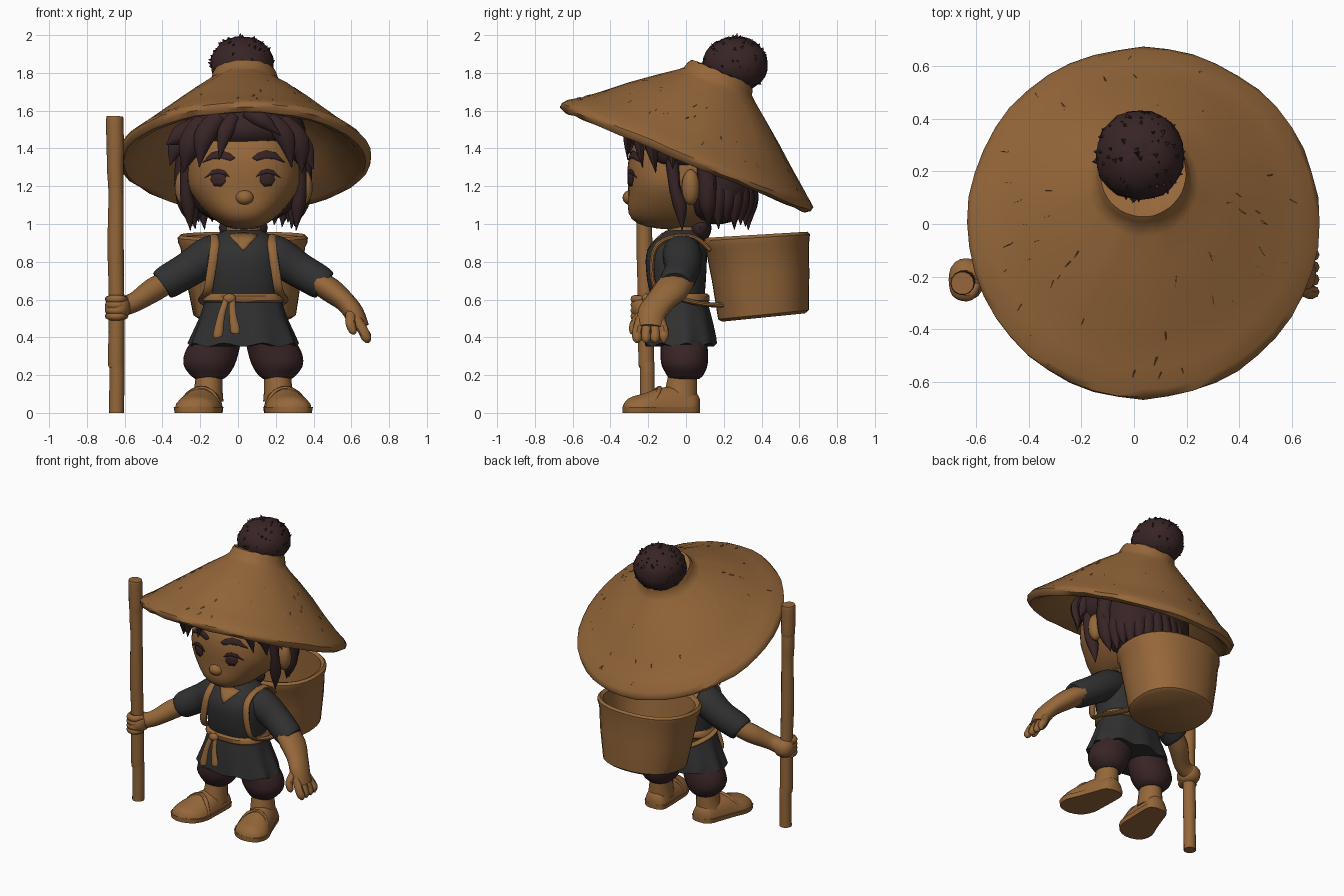
import bpy, bmesh, math, random
from mathutils import Vector, Matrix
from mathutils.bvhtree import BVHTree

if "Cube" in bpy.data.objects:
    bpy.data.objects.remove(bpy.data.objects["Cube"])

random.seed(4)
CX = 0.028  # body centre line
X, Y = Vector((1, 0, 0)), Vector((0, 1, 0))


def material(name, rgb):
    m = bpy.data.materials.new(name)
    m.diffuse_color = (*rgb, 1)
    m.use_nodes = True
    m.node_tree.nodes["Principled BSDF"].inputs["Base Color"].default_value = m.diffuse_color
    return m


TAN = material("warm tan", (0.30, 0.135, 0.042))
HAIR = material("dark maroon", (0.040, 0.018, 0.019))
CLOTH = material("charcoal cloth", (0.030, 0.030, 0.031))


def finish(name, bm, mat, angle=45):
    bmesh.ops.recalc_face_normals(bm, faces=bm.faces)
    me = bpy.data.meshes.new(name)
    bm.to_mesh(me)
    bm.free()
    me.materials.append(mat)
    ob = bpy.data.objects.new(name, me)
    bpy.context.collection.objects.link(ob)
    bpy.ops.object.select_all(action='DESELECT')
    ob.select_set(True)
    bpy.context.view_layer.objects.active = ob
    bpy.ops.object.shade_smooth_by_angle(angle=math.radians(angle))
    return ob


def smooth(rows, k=4):
    """Catmull-Rom refinement of rows of numbers."""
    out = []
    for i in range(len(rows) - 1):
        a, b, c, d = (rows[min(max(i + j, 0), len(rows) - 1)] for j in (-1, 0, 1, 2))
        for s in range(k):
            t = s / k
            out.append([0.5 * (2 * q + (r - p) * t + (2 * p - 5 * q + 4 * r - w) * t * t
                               + (3 * q - p - 3 * r + w) * t ** 3) for p, q, r, w in zip(a, b, c, d)])
    return out + [list(rows[-1])]


def skin(name, mat, rings, cap=True, angle=45):
    bm = bmesh.new()
    vs = [[bm.verts.new(p) for p in r] for r in rings]
    n = len(vs[0])
    for a, b in zip(vs, vs[1:]):
        for i in range(n):
            bm.faces.new((a[i], a[(i + 1) % n], b[(i + 1) % n], b[i]))
    if cap:
        bm.faces.new(vs[0])
        bm.faces.new(vs[-1])
    return finish(name, bm, mat, angle)


def loft(name, mat, rows, n=28, p=2.0, wave=0.0, angle=45):
    """Rows are (cx, cy, z, rx, ry, tilt); p is the superellipse power."""
    rings = []
    for k, (cx, cy, z, rx, ry, tilt) in enumerate(rows):
        ring = []
        for i in range(n):
            a = 2 * math.pi * i / n
            c, s = math.cos(a), math.sin(a)
            f = (abs(c) ** p + abs(s) ** p) ** (-1 / p)
            w = wave * k / len(rows) * math.sin(9 * a)
            ring.append((cx + rx * c * f * (1 + w), cy + ry * s * f * (1 + w), z + tilt * ry * s * f + w * .3))
        rings.append(ring)
    return skin(name, mat, rings, True, angle)


def tube(name, mat, rows, n=10, flat=1.0, ref=Y):
    """Rows are (x, y, z, radius); flat scales the axis nearest to ref."""
    rows = smooth(rows)
    pts = [Vector(r[:3]) for r in rows]
    rings = []
    for i, r in enumerate(rows):
        t = (pts[min(i + 1, len(pts) - 1)] - pts[max(i - 1, 0)]).normalized()
        u = t.cross(ref).normalized()
        v = u.cross(t)
        rad = max(r[3], 0.002)
        rings.append([pts[i] + rad * (u * math.cos(2 * math.pi * j / n) + v * flat * math.sin(2 * math.pi * j / n))
                      for j in range(n)])
    return skin(name, mat, rings)


def blob(name, mat, c, r, p=2.0, seg=24, jitter=0.0):
    bm = bmesh.new()
    bmesh.ops.create_uvsphere(bm, u_segments=seg, v_segments=seg // 2 + 2, radius=1)
    for v in bm.verts:
        f = sum(abs(q) ** p for q in v.co) ** (-1 / p) * (1 + random.uniform(-jitter, jitter))
        v.co = Vector([c[i] + r[i] * v.co[i] * f for i in range(3)])
    return finish(name, bm, mat)


def plate(name, mat, outline, target, off=0.005):
    """Thin plate from an x-z outline, wrapped on the front of the target."""
    tree = BVHTree.FromPolygons([v.co for v in target.data.vertices], [p.vertices for p in target.data.polygons])
    bm = bmesh.new()
    bm.faces.new([bm.verts.new((x, -1, z)) for x, z in outline])
    bmesh.ops.triangulate(bm, faces=bm.faces)
    bmesh.ops.subdivide_edges(bm, edges=bm.edges, cuts=2, use_grid_fill=True)
    for v in bm.verts:
        hit = tree.ray_cast(v.co, Y)[0]
        v.co.y = (hit.y if hit else -0.15) - off
    ob = finish(name, bm, mat)
    ob.modifiers.new("thickness", 'SOLIDIFY').thickness = 0.004
    return ob


def spikes(name, mat, items):
    """Items are (base, direction, length, width)."""
    bm = bmesh.new()
    for b, d, ln, w in items:
        d = d.normalized()
        u = d.orthogonal().normalized()
        base = [bm.verts.new(b + w * (Matrix.Rotation(k * 2.0944, 3, d) @ u)) for k in range(3)]
        tip = bm.verts.new(b + d * ln)
        for k in range(3):
            bm.faces.new((base[k], base[(k + 1) % 3], tip))
        bm.faces.new(base)
    return finish(name, bm, mat, 80)


# --- straw hat, tilted back, with a closed collar and stray straws
HAT = Matrix.Translation((0.035, 0.003, 1.355)) @ Matrix.Rotation(math.radians(-22.6), 4, 'X')
profile = [(.14, .37), (.28, .285), (.48, .13), (.655, -.02), (.69, -.03), (.718, -.012), (.72, .01), (.70, .035),
           (.63, .083), (.53, .165), (.43, .25), (.32, .335), (.225, .405), (.195, .43), (.187, .46), (.175, .485),
           (.14, .485), (.02, .45)]


def hat_point(r, h, a):
    return HAT @ Vector((0.93 * r * math.cos(a), r * math.sin(a), h))


skin("straw_hat", TAN, [[hat_point(r * (1 + random.uniform(-.005, .005)), h + random.uniform(-.004, .004),
                                   2 * math.pi * i / 44) for i in range(44)] for r, h in profile], False)
straws = []
for k in range(70):
    a, r = random.uniform(0, 2 * math.pi), random.uniform(.34, .7)
    out = hat_point(1, random.uniform(-.7, -.35), a + random.uniform(-.6, .6)) - hat_point(0, 0, a)
    straws.append((hat_point(r, .022 + (.70 - r) * .82, a), out, random.uniform(.025, .045), .005))
spikes("hat_straws", TAN, straws)

# --- hair bun
bun_c = Vector((.022, .262, 1.845))
blob("hair_bun", HAIR, bun_c, (.168, .17, .147), 2.1, 24, .03)
tufts = []
for k in range(110):
    d = Vector((random.gauss(0, 1), random.gauss(0, 1), random.gauss(.3, 1))).normalized()
    side = Vector((random.uniform(-1, 1), random.uniform(-1, 1), random.uniform(0, 1)))
    tufts.append((bun_c + Vector((d.x * .15, d.y * .15, d.z * .13)), d + side * .5, random.uniform(.025, .038), .022))
spikes("bun_tufts", HAIR, tufts)

# --- head with a narrow, forward jaw
head = blob("head", TAN, (.03, -.02, 1.26), (.30, .29, .29), 2.4, 40)
for v in head.data.vertices:
    t = max(0, (1.2 - v.co.z) / .23)
    v.co.x = .03 + (v.co.x - .03) * (1 - .3 * t)
    if v.co.y < -.02:
        v.co.y = -.02 + (v.co.y + .02) * (1 + .6 * t * t)
blob("nose", TAN, (.035, -.292, 1.14), (.05, .044, .04), seg=16)
tube("neck", TAN, [(CX, -.01, .88, .09), (CX, 0, 1.03, .09)], 16)
blob("nape_hair", HAIR, (CX, .075, .98), (.13, .06, .075), seg=16)
lash = [(-.055, .012), (-.03, .044), (.005, .055), (.04, .046), (.08, .006), (.045, .022), (.005, .032), (-.03, .022)]
iris = [(-.034, .03), (.042, .03), (.045, -.005), (.026, -.036), (-.012, -.038), (-.034, -.012)]
brow = [(.045, 1.35), (.075, 1.375), (.12, 1.39), (.17, 1.378), (.22, 1.325), (.165, 1.345), (.115, 1.348), (.07, 1.335)]
for s, side in ((-1, "left"), (1, "right")):
    blob(side + "_ear", TAN, (.03 + s * .315, .025, 1.195), (.05, .048, .095), seg=16)
    plate(side + "_eyelash", HAIR, [(.025 + s * (.125 + x), 1.237 + z) for x, z in lash], head)
    plate(side + "_iris", HAIR, [(.025 + s * (.125 + x), 1.237 + z) for x, z in iris], head)
    plate(side + "_eyebrow", HAIR, [(.03 + s * x, z) for x, z in brow], head)
    tube(side + "_side_lock", HAIR, [(CX + s * .29, -.08, 1.42, .04), (CX + s * .305, -.06, 1.2, .03),
                                     (CX + s * .29, -.03, 1.09, .036), (CX + s * .28, -.02, .965, 0)], 8)
    blob(side + "_temple_hair", HAIR, (CX + s * .27, -.03, 1.42), (.075, .19, .12), seg=18)
    tube(side + "_behind_ear_lock", HAIR, [(CX + s * .29, .11, 1.4, .06), (CX + s * .315, .11, 1.25, .05),
                                           (CX + s * .30, .115, 1.1, .045), (CX + s * .27, .12, .99, 0)], 8)

# --- hair cap, fringe and back locks
blob("hair_top", HAIR, (.03, .02, 1.505), (.325, .32, .15), 2.1, 28, .01)
blob("hair_back", HAIR, (.03, .15, 1.25), (.305, .205, .25), 2.5, 28, .01)
fringe = [((-.02, -.26, 1.57), (-.07, -.305, 1.48), (-.10, -.31, 1.34), .04),
          ((-.10, -.25, 1.57), (-.18, -.28, 1.46), (-.205, -.275, 1.30), .055),
          ((-.18, -.20, 1.55), (-.25, -.22, 1.42), (-.29, -.20, 1.27), .065),
          ((-.22, -.10, 1.53), (-.31, -.14, 1.47), (-.38, -.15, 1.42), .05),
          ((-.24, -.08, 1.50), (-.32, -.10, 1.42), (-.36, -.10, 1.31), .05),
          ((.04, -.27, 1.59), (.13, -.30, 1.55), (.225, -.29, 1.47), .04),
          ((.16, -.25, 1.56), (.25, -.25, 1.46), (.285, -.23, 1.30), .05),
          ((.22, -.18, 1.55), (.32, -.18, 1.43), (.34, -.16, 1.27), .06),
          ((.28, -.05, 1.50), (.35, -.07, 1.40), (.40, -.07, 1.29), .05)]
for k, (a, b, c, r) in enumerate(fringe):
    tube(f"fringe_lock_{k}", HAIR, [(*a, r * .8), (*b, r), (*c, 0)], 8, .7)
for k in range(13):
    a = math.radians(-78 + 13 * k)
    s, c = math.sin(a), math.cos(a)
    tube(f"back_lock_{k}", HAIR, [(CX + .25 * s, .12 + .19 * c, 1.3, .04), (CX + .275 * s, .12 + .215 * c, 1.13, .05),
                                  (CX + .26 * s, .13 + .205 * c, random.uniform(.965, 1.03), 0)], 8)

# --- tunic with neckline, skirt and belt
tunic = loft("tunic", CLOTH, smooth([(CX, -.04, .58, .19, .135, 0), (CX, -.05, .70, .197, .155, 0),
             (CX, -.05, .84, .197, .16, 0), (CX, -.03, .925, .16, .125, 0), (CX, -.02, .965, .10, .085, 0)]), 36, 2.4)
plate("neckline", TAN, [(CX - .08, .945), (CX, .955), (CX + .08, .945), (CX, .86)], tunic)
loft("tunic_skirt", CLOTH, smooth([(CX, -.04, .63, .195, .14, 0), (CX, -.035, .52, .225, .165, 0),
     (CX, -.03, .41, .27, .183, 0), (CX, -.03, .36, .288, .188, 0)]), 72, 2.3, .035)
loft("belt", TAN, [(CX, -.04, .585, .205, .155, 0), (CX, -.04, .595, .215, .165, 0),
                   (CX, -.04, .62, .213, .165, 0), (CX, -.04, .632, .202, .152, 0)], 36, 2.4)
blob("belt_knot", TAN, (-.045, -.21, .605), (.035, .025, .027), seg=14)
for k, (x0, x1, z1) in enumerate(((-.06, -.105, .40), (-.03, -.015, .42))):
    tube(f"belt_tail_{k}", TAN, [(x0, -.215, .605, .016), ((x0 + x1) / 2 - .005, -.23, .52, .019),
                                 (x1, -.24, z1 + .02, .026), (x1, -.24, z1, .022)], 10, .6)

# --- sleeves, legs, feet and pack straps
for s, side in ((-1, "left"), (1, "right")):
    m = lambda x: CX + s * x
    tube(side + "_sleeve", CLOTH, [(m(.06), -.03, .86, .09), (m(.17), -.02, .835, .104), (m(.29), -.02, .76, .094),
                                   (m(.40), -.05, .695, .089), (m(.43), -.055, .675, .08)], 18)
    loft(side + "_trouser", HAIR, smooth([(m(.11), -.02, .45, .11, .12, 0), (m(.16), -.01, .34, .14, .125, 0),
         (m(.18), -.008, .26, .137, .123, 0), (m(.18), -.005, .205, .105, .10, 0), (m(.18), -.01, .18, .075, .08, 0)]), 20, 2.1)
    loft(side + "_ankle", TAN, smooth([(m(.18), -.015, .22, .07, .075, 0), (m(.185), -.025, .13, .075, .085, 0),
                                       (m(.19), -.03, .06, .085, .09, 0)]), 18)
    foot = smooth([(.075, .185, .03, .07), (.05, .187, .072, .11), (-.03, .20, .09, .14), (-.13, .22, .107, .135),
                   (-.22, .24, .122, .105), (-.29, .25, .10, .085), (-.32, .255, .065, .062), (-.335, .255, .02, .035)])
    rings = [[(m(x + w * math.cos(a)), y, max(.015, .02 + (h - .02) * math.sin(a)))
              for a in (2 * math.pi * i / 18 for i in range(18))] for y, x, w, h in foot]
    skin(side + "_foot", TAN, rings)
    skin(side + "_sandal_sole", TAN, [[(m(x + w * q), y, z) for q, z in ((-1, 0), (1, 0), (1.05, .03), (-1.05, .03))]
                                      for y, x, w, h in foot], True, 30)
    tube(side + "_sandal_strap", TAN, [(m(.12), -.20, .03, .012), (m(.16), -.17, .10, .014), (m(.22), -.14, .13, .014),
                                       (m(.29), -.15, .10, .014), (m(.34), -.19, .03, .012)], 8)
    tube(side + "_pack_strap", TAN, [(m(.16), .13, .86, .013), (m(.155), .04, .93, .013), (m(.15), -.09, .925, .013),
                                     (m(.155), -.168, .86, .013), (m(.175), -.178, .72, .013), (m(.19), -.14, .64, .013),
                                     (m(.215), -.02, .60, .013), (m(.19), .10, .575, .013), (m(.15), .22, .57, .013)], 10, 1.9, X)

# --- arms and hands
tube("left_forearm", TAN, [(-.36, -.04, .70, .06), (-.45, -.09, .65, .064), (-.55, -.17, .585, .052), (-.63, -.19, .56, .055)], 14)
blob("left_palm", TAN, (-.637, -.21, .557), (.068, .08, .066), 2.3, 18)
for k in range(4):
    arc = [(math.radians(d), r) for d, r in ((-10, .016), (-70, .022), (-130, .022), (-190, .016))]
    tube(f"left_finger_{k}", TAN, [(-.642 + .048 * math.cos(a), -.215 + .058 * math.sin(a), .512 + .03 * k, r)
                                   for a, r in arc], 8, 1, Vector((0, 0, 1)))
tube("right_forearm", TAN, [(.41, -.04, .70, .06), (.49, -.08, .65, .065), (.57, -.14, .585, .054),
                            (.615, -.18, .525, .053), (.648, -.188, .45, .048)], 14, 1.45)
for k in range(4):
    y = -.258 + .047 * k
    tube(f"right_finger_{k}", TAN, [(.625, -.24 + .034 * k, .50, .027), (.665, y, .43, .027),
                                    (.682, y, .39 + .01 * (k == 3), .024), (.683, y, .37, .008)], 8)
tube("right_thumb", TAN, [(.60, -.22, .53, .03), (.595, -.27, .475, .026), (.61, -.28, .43, .02), (.612, -.28, .415, .006)], 8)

# --- walking pole
tube("walking_pole", TAN, [(-.643, -.205, 0, .04), (-.641, -.205, .25, .04), (-.645, -.21, .27, .043), (-.643, -.215, .60, .041),
                           (-.648, -.22, .88, .043), (-.646, -.22, 1.15, .04), (-.65, -.22, 1.28, .043), (-.65, -.222, 1.36, .043),
                           (-.65, -.222, 1.38, .046), (-.652, -.225, 1.54, .046), (-.652, -.225, 1.57, .043)], 14)

# --- open back basket with a rolled rim
loft("back_basket", TAN, [(.035, .41, .505, .25, .22, .1), (.035, .41, .52, .272, .24, .1),
     (.03, .395, .72, .308, .258, .08), (.025, .378, .875, .33, .272, .06), (.025, .374, .90, .342, .28, .06),
     (.025, .374, .928, .345, .282, .06), (.025, .374, .943, .33, .269, .06), (.025, .38, .93, .307, .245, .06),
     (.03, .395, .72, .282, .23, .08), (.035, .41, .54, .245, .21, .1)], 32, 2.3)
